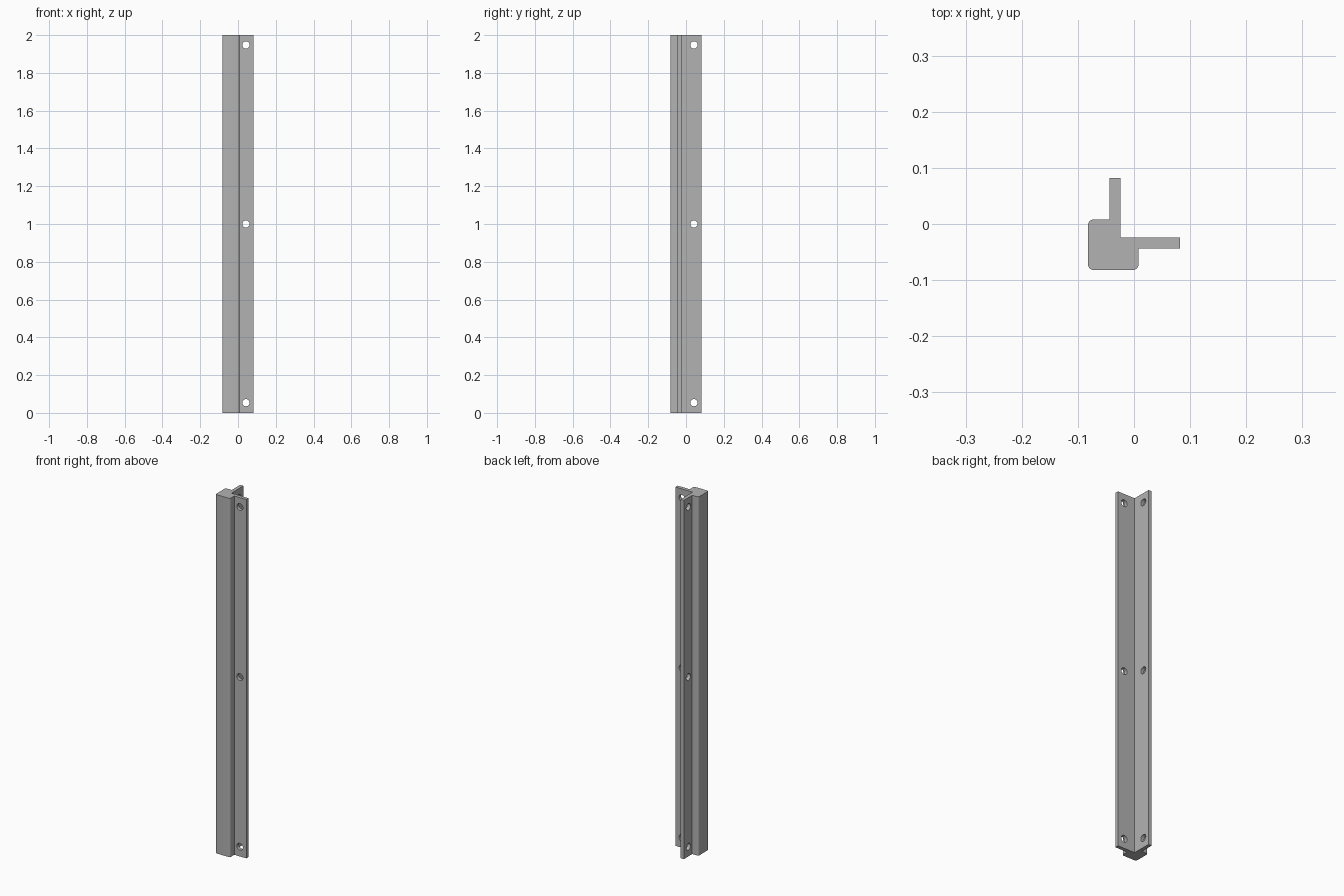
import bpy, bmesh, math
from mathutils import Matrix, Vector

if "Cube" in bpy.data.objects:
    bpy.data.objects.remove(bpy.data.objects["Cube"], do_unlink=True)

HEIGHT = 2.0
LOW, HIGH = -0.082, 0.082       # outer extents of the section
BODY = 0.008                    # inner limit of the square body
OUTER, INNER = -0.044, -0.024   # flange faces
RADIUS = 0.01
HOLE_RADIUS, HOLE_POS = 0.019, 0.042
HOLE_HEIGHTS = (0.054, 1.0, 1.948)

metal = bpy.data.materials.new("grey metal")
metal.use_nodes = True
grey = (0.45, 0.45, 0.45, 1)
metal.diffuse_color = grey
metal.node_tree.nodes["Principled BSDF"].inputs["Base Color"].default_value = grey


def corner(cx, cy, start, steps=6):
    """Quarter-round corner points, counter-clockwise from the start angle."""
    angles = [math.radians(start + 90 * i / steps) for i in range(steps + 1)]
    return [(cx + RADIUS * math.cos(a), cy + RADIUS * math.sin(a)) for a in angles]


def make_object(name, bm):
    bmesh.ops.recalc_face_normals(bm, faces=bm.faces)
    mesh = bpy.data.meshes.new(name)
    bm.to_mesh(mesh)
    bm.free()
    obj = bpy.data.objects.new(name, mesh)
    bpy.context.collection.objects.link(obj)
    return obj


# Corner post: rounded square body with two flanges, extruded upwards
near, far = LOW + RADIUS, BODY - RADIUS
profile = (corner(near, near, 180) + corner(far, near, 270)
           + [(BODY, OUTER), (HIGH, OUTER), (HIGH, INNER), (INNER, INNER),
              (INNER, HIGH), (OUTER, HIGH), (OUTER, BODY)]
           + corner(near, far, 90))
bm = bmesh.new()
base = bm.faces.new([bm.verts.new((x, y, 0)) for x, y in profile])
top = bmesh.ops.extrude_face_region(bm, geom=[base])["geom"]
bmesh.ops.translate(bm, vec=(0, 0, HEIGHT),
                    verts=[v for v in top if isinstance(v, bmesh.types.BMVert)])
post = make_object("corner_post", bm)
post.data.materials.append(metal)

# Drills for the screw holes through both flanges
bm = bmesh.new()
middle = (OUTER + INNER) / 2
for z in HOLE_HEIGHTS:
    for place, axis in ((Vector((HOLE_POS, middle, z)), "X"),
                        (Vector((middle, HOLE_POS, z)), "Y")):
        bmesh.ops.create_cone(
            bm, cap_ends=True, segments=32, radius1=HOLE_RADIUS,
            radius2=HOLE_RADIUS, depth=0.05,
            matrix=Matrix.Translation(place) @ Matrix.Rotation(math.pi / 2, 4, axis))
drills = make_object("hole_drills", bm)
drills.data.materials.append(metal)
drills.hide_render = True
drills.hide_set(True)

cut = post.modifiers.new("screw holes", "BOOLEAN")
cut.operation = "DIFFERENCE"
cut.solver = "EXACT"
cut.object = drills

# Smooth rounded corners and hole walls, keep hard edges
bpy.context.view_layer.objects.active = post
post.select_set(True)
bpy.ops.object.modifier_apply(modifier=cut.name)
bpy.data.objects.remove(drills, do_unlink=True)
bpy.ops.object.shade_smooth_by_angle(angle=math.radians(30))
